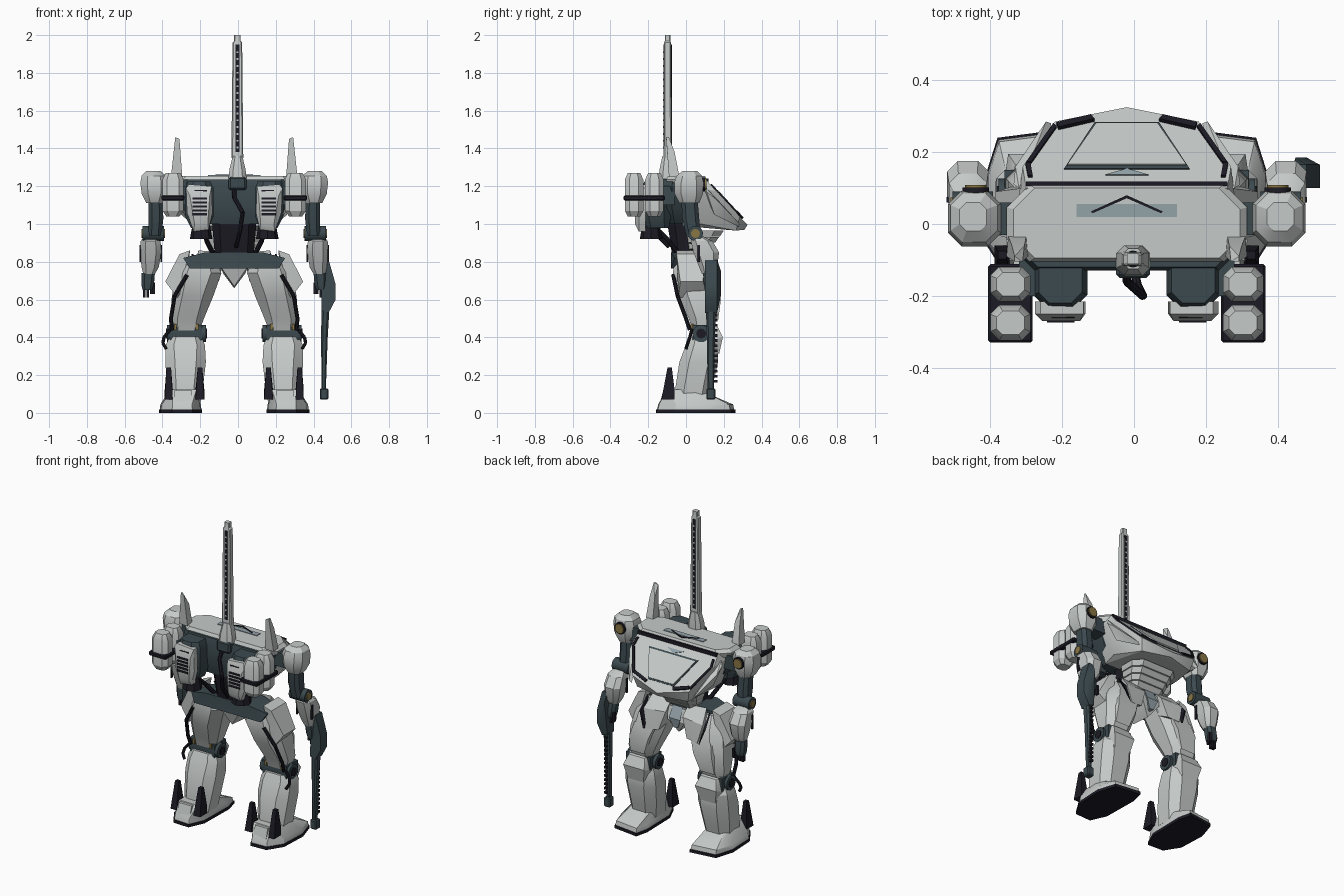
import bpy, bmesh, math
from mathutils import Vector

CX = -0.02  # body symmetry plane

def material(name, col):
    m = bpy.data.materials.new(name)
    m.diffuse_color = (*col, 1)
    return m

WHITE = material("light grey armour", (0.56, 0.59, 0.58))
SLATE = material("slate frame", (0.045, 0.068, 0.078))
BLACK = material("dark joint", (0.012, 0.011, 0.018))
BRONZE = material("bronze", (0.25, 0.18, 0.06))
BLUE = material("blue grey", (0.29, 0.36, 0.39))

def finish(name, bm, mat, both=False, angle=28):
    if both:
        g = bm.verts[:] + bm.edges[:] + bm.faces[:]
        new = bmesh.ops.duplicate(bm, geom=g)["geom"]
        for v in new:
            if isinstance(v, bmesh.types.BMVert):
                v.co.x *= -1
    for v in bm.verts:
        v.co.x += CX
    bmesh.ops.recalc_face_normals(bm, faces=bm.faces[:])
    me = bpy.data.meshes.new(name)
    bm.to_mesh(me)
    bm.free()
    me.materials.append(mat)
    me.polygons.foreach_set("use_smooth", [True] * len(me.polygons))
    me.set_sharp_from_angle(angle=math.radians(angle))
    ob = bpy.data.objects.new(name, me)
    bpy.context.scene.collection.objects.link(ob)
    return ob

def add_hull(bm, pts):
    vs = [bm.verts.new(p) for p in pts]
    r = bmesh.ops.convex_hull(bm, input=vs)
    dead = {v for v in r["geom_interior"] + r["geom_unused"] if isinstance(v, bmesh.types.BMVert)}
    bmesh.ops.delete(bm, geom=list(dead), context='VERTS')

def hull(name, pts, mat, both=False, sym=False, bevel=0):
    bm = bmesh.new()
    if sym:
        pts = pts + [(-x, y, z) for x, y, z in pts if x]
    add_hull(bm, pts)
    bmesh.ops.dissolve_limit(bm, angle_limit=0.03, verts=bm.verts[:], edges=bm.edges[:])
    if bevel:
        bmesh.ops.bevel(bm, geom=bm.edges[:], offset=bevel, segments=1, affect='EDGES')
    return finish(name, bm, mat, both)

def corners(x0, x1, y0, y1, z0, z1):
    return [(x, y, z) for x in (x0, x1) for y in (y0, y1) for z in (z0, z1)]

def box(name, x0, x1, y0, y1, z0, z1, mat, both=False, bevel=0):
    return hull(name, corners(x0, x1, y0, y1, z0, z1), mat, both, bevel=bevel)

def boxes(name, dims, mat, both=False):
    bm = bmesh.new()
    for d in dims:
        add_hull(bm, corners(*d))
    return finish(name, bm, mat, both)

def loft(name, secs, mat, both=False, ch=0.25):
    """Chamfered rectangles (z, x0, x1, y0, y1) joined into a skin."""
    bm = bmesh.new()
    rings = []
    for z, a, b, c, d in secs:
        e = ch * min(b - a, d - c)
        rings.append([bm.verts.new((x, y, z)) for x, y in (
            (a + e, c), (b - e, c), (b, c + e), (b, d - e), (b - e, d), (a + e, d), (a, d - e), (a, c + e))])
    for p, q in zip(rings, rings[1:]):
        for i in range(8):
            bm.faces.new((p[i], p[(i + 1) % 8], q[(i + 1) % 8], q[i]))
    bm.faces.new(rings[0])
    bm.faces.new(rings[-1])
    return finish(name, bm, mat, both)

def tube(name, pts, r0, mat, both=False, r1=None, n=12):
    """Round rod through points; r1 tapers the end."""
    bm = bmesh.new()
    r1 = r0 if r1 is None else r1
    for a, b in zip(pts, pts[1:]):
        a, b = Vector(a), Vector(b)
        q = (b - a).to_track_quat('Z', 'Y')
        ring = [q @ Vector((math.cos(t * math.tau / n), math.sin(t * math.tau / n), 0)) for t in range(n)]
        add_hull(bm, [a + v * r0 for v in ring] + [b + v * r1 for v in ring])
    return finish(name, bm, mat, both)

# Chest: sloped front on one plane
def on_slope(x, y, lift=0.0):
    return (x, y + lift * 0.74, 1.24 - (y - 0.10) * 1.087 + lift * 0.68)

def slope_plate(name, xy, mat, both=False, sym=False, t=0.006):
    return hull(name, [on_slope(x, y, k) for x, y in xy for k in (-0.004, t)], mat, both, sym)

hull("chest_front", [on_slope(x, y) for x, y in ((.28, .10), (.29, .16), (.20, .285), (0, .325))]
     + [(0, .31, .97), (.18, .265, .965), (.27, .13, 1.06), (.24, .08, 1.0), (.31, 0, 1.2), (.22, -.02, .99)],
     WHITE, sym=True)
slope_plate("chest_panel", [(.165, .16), (.085, .275)], WHITE, sym=True, t=0.01)
slope_plate("chest_panel_edge", [(.175, .152), (.09, .281)], SLATE, sym=True, t=0.003)
slope_plate("chest_blue_mark", [(.06, .135), (0, .152)], BLUE, sym=True, t=0.004)
slope_plate("chest_side_strip", [(.262, .13), (.275, .13), (.282, .165), (.268, .165)], BLACK, True, t=0.008)
slope_plate("chest_lower_strip", [(.266, .168), (.28, .168), (.205, .275), (.195, .268)], BLACK, True, t=0.008)
slope_plate("chest_brow", [(.09, .285), (.19, .262), (.195, .275), (.10, .297)], BLACK, True, t=0.012)
hull("chest_cheek_plate", [(.30, .10, 1.2), (.315, .11, 1.17), (.31, .16, 1.13), (.225, .285, 1.0),
     (.21, .28, .985), (.28, .15, 1.05), (.27, .09, 1.18)], WHITE, True)

# Torso, top deck and waist
loft("torso_frame", [(1.0, -.20, .20, -.10, .06), (1.08, -.27, .27, -.125, .08),
                     (1.2, -.31, .31, -.13, .09), (1.235, -.30, .30, -.12, .09)], SLATE)
loft("top_deck", [(1.205, -.325, .325, -.10, .105), (1.235, -.335, .335, -.105, .11),
                  (1.255, -.315, .315, -.095, .10)], WHITE, ch=.3)
box("deck_seam", -.28, .28, .106, .118, 1.215, 1.242, BLACK)
box("deck_blue_plate", -.14, .14, .02, .055, 1.25, 1.259, BLUE)
hull("deck_chevron", [(.10, .035, 1.256), (.095, .03, 1.256), (0, .072, 1.256), (0, .08, 1.256),
     (.10, .035, 1.262), (.095, .03, 1.262), (0, .072, 1.262), (0, .08, 1.262)], BLACK, True)
loft("waist", [(.80, -.10, .10, -.07, .07), (.92, -.11, .11, -.085, .06), (1.10, -.125, .125, -.115, .06)], BLACK)
for i in range(4):
    z, w = .965 - i * .034, .16 - i * .014
    loft(f"belly_plate_{i + 1}", [(z - .03, -w + .01, w - .01, .0, .18 - i * .025),
                                  (z, -w, w, .0, .20 - i * .025)], WHITE)
tube("spine_cable", [(0, -.12, 1.2), (.0, -.16, 1.14), (.045, -.20, 1.06), (.03, -.17, .96), (.01, -.09, .88)], .012, BLACK, n=8)
tube("waist_hose", [(.16, -.14, .96), (.145, -.09, .91), (.11, -.04, .84)], .013, BLACK, True, n=8)

# Antenna mast
box("mast_foot", -.03, .065, -.15, -.07, 1.18, 1.25, SLATE, bevel=.01)
loft("mast_socket", [(1.24, -.03, .065, -.145, -.06), (1.29, -.025, .06, -.14, -.06), (1.36, -.008, .043, -.125, -.068)], WHITE)
loft("mast", [(1.35, -.015, .048, -.118, -.076), (1.96, -.009, .042, -.116, -.08), (1.97, .0, .034, -.112, -.082),
              (2.0, .0, .034, -.112, -.082)], WHITE, ch=.15)
for nm, y0, y1 in (("rear", -.1195, -.115), ("front", -.081, -.075)):
    box(f"mast_slot_{nm}", .007, .027, y0, y1, 1.38, 1.95, BLACK)
    boxes(f"mast_rungs_{nm}", [(.012, .022, y0 - .001, y1 + .001, 1.40 + i * .036, 1.41 + i * .036)
                               for i in range(15)], WHITE)

# Back thrusters
loft("thruster_body", [(.98, .135, .23, -.21, -.09), (1.04, .11, .26, -.235, -.08),
                       (1.19, .11, .26, -.235, -.08), (1.225, .125, .245, -.22, -.08)], SLATE, True)
hull("vent_cover", [(x, y, z) for x, z in ((.135, .97), (.215, .96), (.25, 1.06), (.255, 1.19), (.24, 1.21), (.12, 1.20), (.115, 1.06))
                    for y in (-.215, -.25)] + [(.14, -.27, 1.0), (.21, -.27, 1.0), (.235, -.27, 1.15), (.13, -.27, 1.15)], WHITE, True)
boxes("vent_slats", [(.145, .222, -.274, -.265, 1.045 + i * .021, 1.057 + i * .021) for i in range(5)], BLACK, True)
boxes("vent_top_slit", [(.145, .21, -.262, -.255, 1.172, 1.18)], BLACK, True)
tube("thruster_nozzle", [(.175, -.185, 1.0), (.175, -.185, .92)], .045, BLACK, True, r1=.06, n=8)
for nm, y0, y1 in (("rear", -.328, -.222), ("inner", -.22, -.115)):
    loft(f"side_tank_{nm}", [(1.04, .29, .36, y0 + .02, y1 - .02), (1.07, .268, .38, y0 + .004, y1 - .004),
                             (1.235, .268, .38, y0 + .004, y1 - .004), (1.27, .285, .362, y0 + .02, y1 - .02)], WHITE, True)
box("tank_band", .262, .386, -.33, -.112, 1.125, 1.152, BLACK, True, bevel=.006)
box("tank_bracket", .24, .30, -.2, -.06, 1.10, 1.20, SLATE, True)
hull("shoulder_fin", [(.275, -.09, 1.25), (.335, -.09, 1.25), (.28, -.035, 1.25), (.33, -.035, 1.25),
     (.29, -.105, 1.45), (.312, -.105, 1.46), (.312, -.09, 1.46), (.285, -.06, 1.38), (.32, -.06, 1.38)], WHITE, True)

# Arms
box("shoulder_joint", .28, .40, -.03, .06, 1.13, 1.22, SLATE, True)
loft("shoulder_armour", [(1.11, .38, .465, -.035, .07), (1.16, .355, .49, -.06, .09),
                         (1.22, .35, .497, -.062, .092), (1.255, .36, .49, -.05, .085), (1.28, .39, .465, -.02, .06)], WHITE, True)
tube("shoulder_disc", [(.42, .08, 1.21), (.42, .108, 1.21)], .03, BRONZE, True, n=16)
tube("shoulder_disc_rim", [(.42, .08, 1.21), (.42, .101, 1.21)], .037, BLACK, True, n=16)
loft("upper_arm", [(.94, .385, .455, .0, .075), (1.03, .375, .455, -.02, .07), (1.14, .38, .455, -.025, .06)], SLATE, True)
tube("elbow", [(.372, .05, .95), (.485, .05, .95)], .04, SLATE, True, n=16)
tube("elbow_cap", [(.366, .05, .95), (.491, .05, .95)], .024, BRONZE, True, n=12)
loft("forearm", [(.735, .42, .482, .085, .145), (.77, .40, .49, .07, .165), (.85, .385, .50, .04, .175),
                 (.91, .39, .495, .025, .14), (.935, .405, .475, .035, .09)], WHITE, True)
boxes("forearm_trim", [(.494, .502, .06, .075, .80, .89), (.382, .39, .07, .085, .80, .89)], BLACK, True)
loft("wrist_and_hand", [(.65, .435, .485, .10, .155), (.68, .425, .492, .095, .16), (.74, .42, .49, .09, .15)], SLATE, True)
boxes("fingers", [(.432 + i * .019, .446 + i * .019, .115, .14, .61 + (i == 0) * .02, .66) for i in range(3)]
      + [(.42, .432, .14, .16, .63, .69)], BLACK, True)

# Rifle in the right hand
hull("rifle_body", [(x, y, z) for x, z in ((.465, .81), (.50, .81), (.515, .72), (.537, .68), (.537, .60), (.50, .53), (.462, .54))
                    for y in (.10, .165)] + [(.47, .185, .75), (.50, .185, .62)], SLATE)
loft("rifle_barrel", [(.12, .462, .485, .115, .148), (.40, .46, .495, .11, .153), (.57, .462, .505, .105, .158)], SLATE)
box("rifle_muzzle", .453, .498, .108, .155, .07, .13, SLATE, bevel=.006)
boxes("rifle_teeth", [(.468, .486, .145, .166, .16 + i * .027, .174 + i * .027) for i in range(14)], BLACK)

# Pelvis
hull("belt", [(.15, -.08, .85), (.15, .08, .85), (.27, -.06, .82), (.27, .06, .82), (.235, -.08, .765), (.22, .07, .765)], SLATE, sym=True)
hull("crotch", [(.07, -.06, .77), (.08, .11, .82), (.06, .13, .74), (0, .10, .66), (0, -.03, .67)], WHITE, sym=True)
hull("crotch_blue_plate", [(.035, .11, .83), (.04, .145, .76), (.015, .135, .70), (0, .10, .69)], BLUE, sym=True)
hull("hip_side_skirt", [(.235, -.05, .86), (.235, .10, .86), (.29, -.05, .84), (.29, .10, .84), (.365, -.03, .695),
     (.365, .09, .695), (.30, -.04, .61), (.30, .11, .62), (.24, 0, .7)], WHITE, True)
hull("hip_front_skirt", [(.06, .09, .85), (.19, .09, .86), (.06, .15, .79), (.21, .16, .78), (.10, .165, .67),
     (.18, .175, .66), (.20, .10, .70), (.08, .10, .70)], WHITE, True)
hull("skirt_trim", [(.215, .10, .84), (.225, .10, .84), (.235, .165, .76), (.222, .17, .76), (.20, .18, .66), (.19, .175, .66)], BLACK, True)

# Legs
loft("thigh", [(.42, .19, .32, .04, .13), (.50, .16, .338, .015, .165), (.62, .11, .33, -.045, .175),
               (.74, .068, .305, -.07, .15), (.82, .10, .26, -.055, .09)], WHITE, True)
hull("thigh_front_plate", [(.13, .165, .68), (.27, .165, .68), (.16, .185, .60), (.29, .185, .60), (.20, .17, .49),
     (.30, .17, .49), (.15, .12, .6), (.30, .12, .6)], WHITE, True)
tube("thigh_hose", [(.25, -.068, .73), (.315, -.045, .62), (.335, .0, .50), (.33, .02, .44)], .011, BLACK, True, n=8)
boxes("knee_frame", [(.17, .34, .035, .15, .385, .465)], SLATE, True)
tube("knee_disc", [(.15, .08, .42), (.357, .08, .42)], .046, SLATE, True, n=20)
tube("knee_cap", [(.145, .08, .42), (.362, .08, .42)], .026, BLACK, True, n=16)
boxes("knee_pins", [(.19, .205, .025, .04, .44, .47), (.305, .32, .025, .04, .44, .47)], BRONZE, True)
hull("knee_guard", [(.19, .13, .47), (.32, .13, .47), (.20, .165, .46), (.31, .165, .46), (.18, .195, .40), (.33, .195, .40),
     (.20, .175, .31), (.31, .175, .31), (.17, .13, .38), (.34, .13, .38)], WHITE, True)
loft("shin", [(.05, .18, .345, -.06, .12), (.14, .165, .355, -.055, .14), (.27, .15, .365, -.035, .17),
              (.36, .155, .362, .0, .17), (.405, .175, .34, .02, .15)], WHITE, True)
tube("shin_cable", [(.34, .03, .44), (.372, .02, .40), (.378, .01, .37), (.36, -.0, .34)], .009, BLACK, True, n=8)

# Feet, toes turned slightly out
SOLE = [(.19, .262), (.36, .24), (.398, .12), (.39, -.06), (.33, -.155), (.22, -.16), (.175, -.06), (.17, .18)]
inset = lambda k: [(.28 + (x - .28) * k, .05 + (y - .05) * k) for x, y in SOLE]
hull("sole", [(x, y, z) for x, y in SOLE for z in (0, .018)], BLACK, True)
hull("foot", [(x, y, .016) for x, y in inset(.97)] + [(x, y, .045) for x, y in inset(.94)]
     + [(.20, .03, .125), (.34, .03, .125), (.20, -.10, .125), (.33, -.10, .125), (.23, .12, .10), (.33, .12, .10)], WHITE, True)
hull("heel", [(x, y, z) for x in (.225, .315) for y, z in ((-.145, .03), (-.12, .12), (-.05, .12), (-.05, .03))], WHITE, True)
for nm, a, b in (("outer", .325, .368), ("inner", .158, .205)):
    hull(f"ankle_fin_{nm}", [(x, y, z) for x in (a, b) for y, z in ((-.13, .07), (-.06, .07), (-.06, .12))]
         + [((a + b) / 2 + d, y, .24) for d in (-.012, .012) for y in (-.098, -.075)], BLACK, True)
